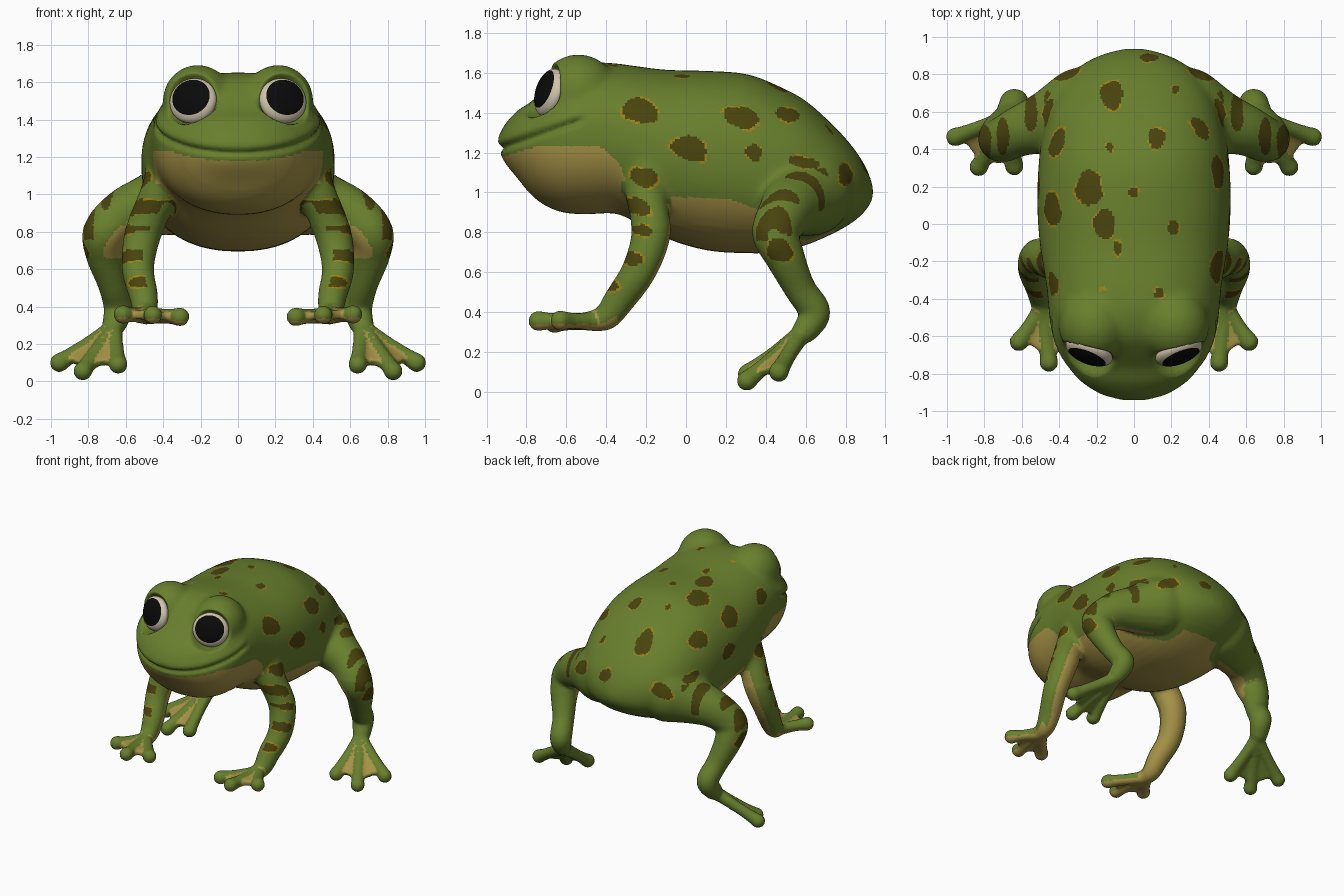
import bpy, bmesh, math
from mathutils import Vector, Matrix, kdtree

if "Cube" in bpy.data.objects:
    bpy.data.objects.remove(bpy.data.objects["Cube"])

def material(name, *col):
    m = bpy.data.materials.new(name)
    m.diffuse_color = (*col, 1)
    m.use_nodes = True
    m.node_tree.nodes["Principled BSDF"].inputs["Base Color"].default_value = m.diffuse_color
    return m

SKIN = [material("frog green", .138, .212, .026), material("belly tan", .38, .29, .062),
        material("dark olive spot", .068, .057, .004), material("gold spot rim", .33, .22, .010)]
EYE = [material("eye ivory", .62, .55, .40), material("pupil black", .003, .003, .003)]

def spline(pts, n):
    """Catmull-Rom through tuples of any length."""
    out = []
    for i in range(len(pts) - 1):
        a, b, c, d = (pts[min(max(i + k, 0), len(pts) - 1)] for k in (-1, 0, 1, 2))
        for t in (j / n for j in range(n)):
            out.append([0.5 * (2 * q + (r - p) * t + (2 * p - 5 * q + 4 * r - s) * t * t
                               + (3 * q - p - 3 * r + s) * t ** 3) for p, q, r, s in zip(a, b, c, d)])
    return out + [list(pts[-1])]

def ramp(pts, x):
    """Piecewise linear lookup."""
    for (x0, y0), (x1, y1) in zip(pts, pts[1:]):
        if x < x1:
            return y0 + (y1 - y0) * max(0, (x - x0) / (x1 - x0))
    return pts[-1][1]

def mix(a, b, t):
    return tuple(p + (q - p) * t for p, q in zip(a, b))

verts, faces = [], []
def add(vs, fs):
    """Append a closed piece to the raw mesh."""
    faces.extend([tuple(i + len(verts) for i in f) for f in fs])
    verts.extend(vs)

# Torso and head: lofted rings (y, top, widest height, bottom, half width)
STATIONS = [(-.935, 1.29, 1.25, 1.20, .06), (-.905, 1.345, 1.26, 1.145, .17),
            (-.845, 1.41, 1.27, 1.07, .27), (-.77, 1.46, 1.28, .98, .345),
            (-.69, 1.54, 1.29, .925, .40), (-.60, 1.615, 1.30, .895, .435),
            (-.48, 1.65, 1.30, .89, .455), (-.36, 1.648, 1.28, .895, .465),
            (-.26, 1.635, 1.25, .855, .48), (-.10, 1.615, 1.20, .77, .505),
            (.10, 1.61, 1.17, .71, .518), (.30, 1.595, 1.13, .695, .512),
            (.45, 1.54, 1.10, .70, .495), (.60, 1.46, 1.08, .735, .455),
            (.75, 1.325, 1.05, .80, .38), (.85, 1.21, 1.03, .86, .28),
            (.91, 1.11, 1.01, .92, .16), (.938, 1.03, 1.0, .97, .05)]
N, loft = 48, []
for y, zt, zm, zb, w in spline(STATIONS, 4):
    for k in range(N):
        c, s = math.cos(2 * math.pi * k / N), math.sin(2 * math.pi * k / N)
        h = zt - zm if s > 0 else zm - zb
        loft.append((w * math.copysign(abs(c) ** .9, c), y, zm + h * math.copysign(abs(s) ** .9, s)))
add(loft, [(j + k, j + (k + 1) % N, j + N + (k + 1) % N, j + N + k)
           for j in range(0, len(loft) - N, N) for k in range(N)]
    + [tuple(range(N))[::-1], tuple(range(len(loft) - N, len(loft)))])

# Limbs: paths (x, y, z, radius) ending in three webbed toes
ARM = [(.34, -.17, 1.14, .15), (.42, -.20, 1.0, .108), (.505, -.175, .80, .10),
       (.535, -.235, .61, .088), (.505, -.335, .46, .078), (.495, -.40, .375, .066), (.485, -.48, .355, .05)]
LEG = [(.28, .62, 1.0, .22), (.45, .55, .95, .17), (.60, .50, .90, .138), (.71, .45, .80, .12),
       (.715, .495, .68, .10), (.67, .57, .52, .08), (.64, .645, .40, .08), (.66, .60, .31, .066)]
HAND, FOOT = (.49, -.45, .353), (.665, .575, .285)
FINGERS = [(.615, -.63, .358), (.455, -.74, .355), (.31, -.66, .345)]
TOES = [(.955, .465, .10), (.83, .305, .055), (.64, .31, .09)]
samples = []
for tag, limb, base, tips in (("arm", ARM, HAND, FINGERS), ("leg", LEG, FOOT, TOES)):
    samples += [(tag, s) for s in spline(limb, 7)]
    for tip in tips:
        toe = [(*base, .05), (*mix(base, tip, .5), .042), (*mix(base, tip, .85), .045), (*tip, .052)]
        samples += [(tag, s) for s in spline(toe, 5)]
bm = bmesh.new()
bmesh.ops.create_icosphere(bm, subdivisions=3, radius=1)
bm.verts.index_update()
BALL = [v.co[:] for v in bm.verts], [[v.index for v in f.verts] for f in bm.faces]
bm.free()

def ball(x, y, z, rx, ry, rz):
    add([(x + a * rx, y + b * ry, z + c * rz) for a, b, c in BALL[0]], BALL[1])

def web(base, a, b, side):
    tri = [Vector(p) for p in (base, mix(base, a, .9), mix(base, b, .9))]
    nrm = (tri[1] - tri[0]).cross(tri[2] - tri[0]).normalized() * .022
    add([((p + o).x * side, (p + o).y, (p + o).z) for o in (nrm, -nrm) for p in tri],
        [(0, 1, 2), (5, 4, 3), (0, 3, 4, 1), (1, 4, 5, 2), (2, 5, 3, 0)])

for side in (1, -1):
    for tag, (x, y, z, r) in samples:
        ball(x * side, y, z, r, r, r)
    for base, tips in ((HAND, FINGERS), (FOOT, TOES)):
        for a, b in zip(tips, tips[1:]):
            web(base, a, b, side)
    ball(.215 * side, -.54, 1.50, .19, .20, .195)    # brow bulge over each eye

# Fuse everything into one skin, then soften the joints of head, shoulders and hips
raw = bpy.data.meshes.new("frog_body")
raw.from_pydata(verts, [], faces)
body = bpy.data.objects.new("frog_body", raw)
bpy.context.collection.objects.link(body)

def bake():
    bpy.context.view_layer.update()
    out = bpy.data.meshes.new_from_object(body.evaluated_get(bpy.context.evaluated_depsgraph_get()))
    body.modifiers.clear()
    body.data = out
    return out

def soften(count, group=""):
    m = body.modifiers.new("soften", 'SMOOTH')
    m.factor, m.iterations, m.vertex_group = .5, count, group

fuse = body.modifiers.new("fuse", 'REMESH')
fuse.mode, fuse.voxel_size = 'VOXEL', .0125
soften(9)
skin = bake()
body.vertex_groups.new(name="joints").add(
    [v.index for v in skin.vertices if v.co.z > .84 and v.co.y > -.80], 1, 'REPLACE')
soften(30, "joints")
skin = bake()
body.vertex_groups.clear()

# Press in the mouth line and the eye sockets
EYE_C, EYE_N = Vector((.24, -.683, 1.50)), Vector((.35, -.89, .27)).normalized()
normals = [v.normal.copy() for v in skin.vertices]
for v, n in zip(skin.vertices, normals):
    if v.co.y < -.5 and v.co.z > 1.1:
        p, s = v.co.copy(), 1 if v.co.x > 0 else -1
        d = p.z - (1.225 + .345 * (p.y + .92))
        p += n * min(1, (-.5 - p.y) / .06) * (.007 * math.exp(-((d - .04) / .03) ** 2)
                                              - .021 * math.exp(-(d / .016) ** 2))
        q = Vector((p.x * s, p.y, p.z)) - EYE_C
        d = q.dot(EYE_N)
        r = (q - EYE_N * d).length
        if -.02 < d < .2 and r < .15:
            q += EYE_C - EYE_N * (d + .02) * min(1, (.15 - r) / .025)
            p = Vector((q.x * s, q.y, q.z))
        v.co = p
skin.shade_smooth()

# Colour rules: tan belly and inner limbs, olive spots with patchy gold rims
BELLY = [(-.93, 1.175), (-.85, 1.20), (-.73, 1.235), (-.43, 1.23), (-.33, 1.14), (-.28, 1.0), (-.09, .98),
         (.22, .965), (.40, .90), (.72, .82), (.80, .78), (.94, .7)]
TOP_SPOTS = [(-.24, .19, .07, .095), (-.16, 0, .055, .08), (-.12, .69, .06, .075), (.12, .46, .045, .055),
             (.21, -.02, .028, .042), (.135, -.37, .025, .03), (-.09, -.13, .02, .035), (0, .17, .026, .026),
             (-.13, .41, .02, .025), (.22, .72, .02, .02), (.08, .89, .05, .022), (-.17, -.345, .013, .013)]
THIGH_STRIPES = [(.46, .64, .022, .07), (.55, .59, .034, .11), (.70, .47, .034, .10), (.795, .44, .032, .10)]
# (side or 0 for both, y, z, ry, rz)
SIDE_SPOTS = [(1, -.23, 1.41, .09, .062), (1, .02, 1.22, .088, .062), (1, .28, 1.375, .088, .055),
              (1, .51, 1.39, .06, .035), (-1, .08, 1.42, .09, .06), (-1, .43, 1.37, .075, .05),
              (-1, -.32, 1.43, .06, .05), (-1, .20, 1.22, .07, .05), (1, .34, 1.20, .04, .04),
              (0, -.21, 1.075, .07, .05), (0, .59, 1.15, .08, .028), (0, .80, 1.09, .035, .055),
              (0, .47, .71, .065, .06), (0, -.25, .93, .075, .042), (0, -.22, .81, .055, .028),
              (0, -.28, .67, .065, .034), (0, -.42, .54, .08, .036)]
kd = kdtree.KDTree(len(samples))
for i, (tag, s) in enumerate(samples):
    kd.insert(s[:3], i)
kd.balance()

def spot(u, v, ru, rv, seed):
    """Wobbly ellipse: 0 outside, 3 gold rim, 2 dark inside."""
    if abs(u) > 1.7 * ru or abs(v) > 1.7 * rv:
        return 0
    d, a = math.hypot(u / ru, v / rv), math.atan2(v, u)
    d *= 1 + .07 * math.sin(3 * a + seed) + .03 * math.sin(5 * a + 2 * seed)
    if d < 1:
        return 2 if ru > .015 else 3
    return 3 if math.sin(2 * a + seed * 1.7) > 0 and d < 1 + .008 / min(ru, rv) else 0

def colour(p, n):
    s = 1 if p.x > 0 else -1
    x, nx = abs(p.x), n.x * s
    co, i, dist = kd.find((x, p.y, p.z))
    tag, ratio = samples[i][0], dist / samples[i][1][3]
    limb = tag if ratio < 1.15 and p.z < 1.06 else None
    inner = -.55 * nx + .75 * n.y - .35 * n.z
    if p.z < .42 and tag == "arm":      # hands
        return int(ratio > 1.06 or (n.z < -.4 and p.y < -.34) or (inner > .5 and p.y > -.46))
    if p.z < .42:                       # feet
        return int(ratio > 1.04 and n.z > 0 and p.y < .53)
    if limb == "arm" and p.z < 1.0 and inner > .45:
        return 1
    if limb == "leg" and .66 < p.z < .86 and -.6 * nx - .35 * n.y - .6 * n.z > .62:
        return 1
    if not limb and p.z < ramp(BELLY, p.y):
        return 1
    found = []
    if nx > -.25 and x > .2:
        found += [spot(p.y - y, p.z - z + (p.y - y) * .15, ry, rz, k)
                  for k, (side, y, z, ry, rz) in enumerate(SIDE_SPOTS) if side in (0, s)]
    if n.z > .35 and p.z > 1.0:
        found += [spot(p.x - cx, p.y - cy, rx, ry, k + .5) for k, (cx, cy, rx, ry) in enumerate(TOP_SPOTS)]
    if (limb == "leg" and p.z > .76) or (x > .42 and p.y > .5 and .95 < p.z < 1.12):
        found += [2 * (spot(x - cx, p.y - cy, rx, ry, k) == 2 and n.z > -.2)
                  for k, (cx, cy, rx, ry) in enumerate(THIGH_STRIPES)]
    return 2 if 2 in found else max(found, default=0)

skin.materials.clear()
for m in SKIN:
    skin.materials.append(m)
for f in skin.polygons:
    f.material_index = colour(f.center, f.normal)

# Eyes: flattened balls with the pupil cap as a second colour
for side, label in ((1, "right_eye"), (-1, "left_eye")):
    bm = bmesh.new()
    bmesh.ops.create_uvsphere(bm, u_segments=48, v_segments=40, radius=1)
    for f in bm.faces:
        f.smooth, f.material_index = True, int(f.calc_center_median().z > .60)
    n = Vector((EYE_N.x * side, EYE_N.y, EYE_N.z))
    bm.transform(Matrix.Translation((EYE_C.x * side, EYE_C.y, EYE_C.z))
                 @ n.to_track_quat('Z', 'Y').to_matrix().to_4x4()
                 @ Matrix.Diagonal((.132, .124, .06, 1)) @ Matrix.Rotation(-.13, 4, 'X'))
    em = bpy.data.meshes.new(label)
    bm.to_mesh(em)
    bm.free()
    for m in EYE:
        em.materials.append(m)
    bpy.context.collection.objects.link(bpy.data.objects.new(label, em))
